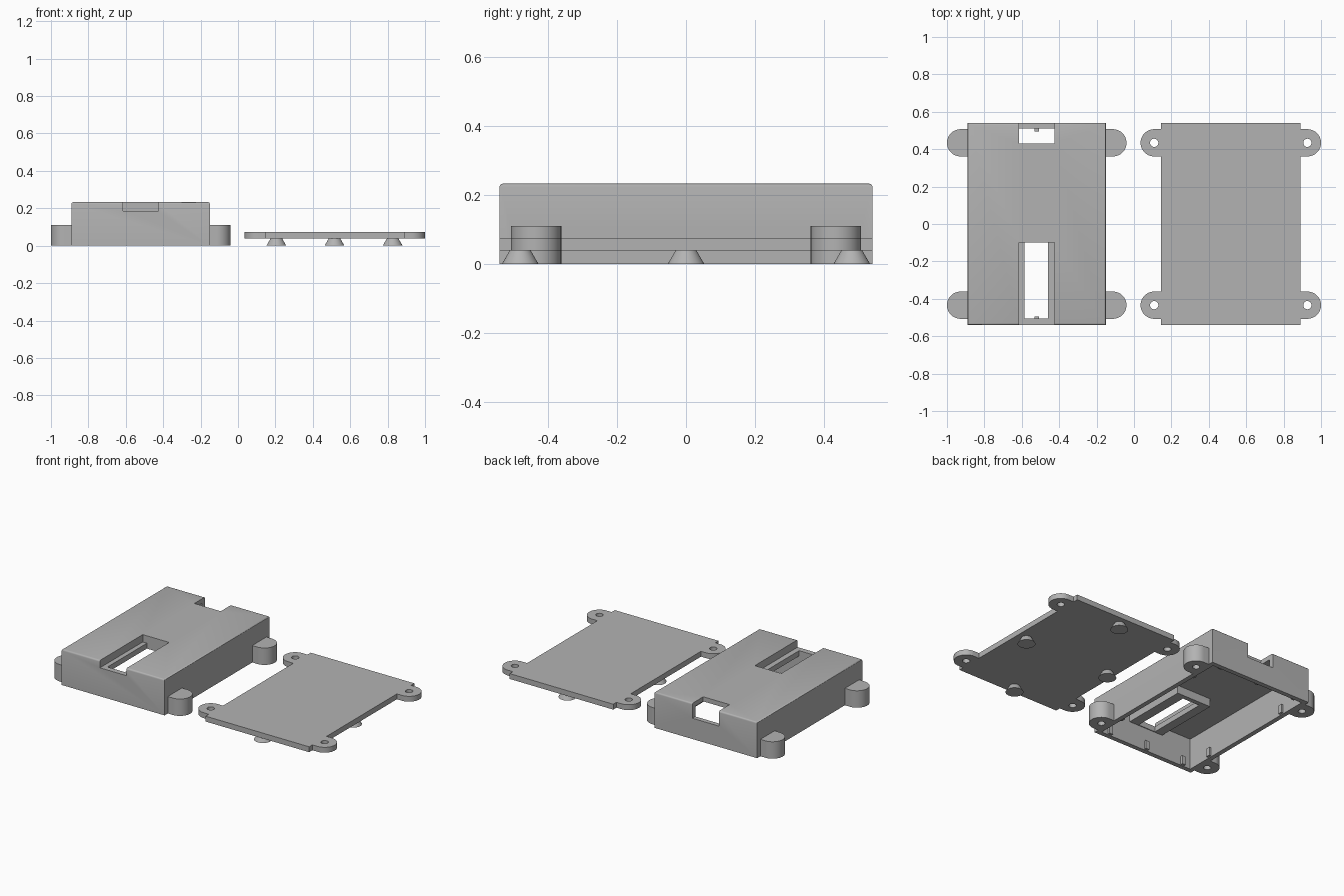
import bpy, bmesh, math

if "Cube" in bpy.data.objects:
    bpy.data.objects.remove(bpy.data.objects["Cube"])

grey = bpy.data.materials.new("plain grey")
grey.diffuse_color = (0.45, 0.45, 0.45, 1)
grey.use_nodes = True
grey.node_tree.nodes["Principled BSDF"].inputs["Base Color"].default_value = grey.diffuse_color


def add_object(name, bm):
    bmesh.ops.recalc_face_normals(bm, faces=bm.faces)
    mesh = bpy.data.meshes.new(name)
    bm.to_mesh(mesh)
    bm.free()
    mesh.materials.append(grey)
    ob = bpy.data.objects.new(name, mesh)
    bpy.context.collection.objects.link(ob)
    return ob


def box(name, x0, x1, y0, y1, z0, z1, top_bevel=0):
    bm = bmesh.new()
    bmesh.ops.create_cube(bm, size=1)
    for v in bm.verts:
        v.co.x = x1 if v.co.x > 0 else x0
        v.co.y = y1 if v.co.y > 0 else y0
        v.co.z = z1 if v.co.z > 0 else z0
    if top_bevel:
        edges = [e for e in bm.edges if all(v.co.z == e.verts[0].co.z and v.co.z > z0 for v in e.verts)]
        bmesh.ops.bevel(bm, geom=edges, offset=top_bevel, segments=3, profile=0.5, affect='EDGES')
    return add_object(name, bm)


def cone(name, x, y, z0, z1, r0, r1):
    bm = bmesh.new()
    bmesh.ops.create_cone(bm, cap_ends=True, segments=40, radius1=r0, radius2=r1, depth=z1 - z0)
    bmesh.ops.translate(bm, verts=bm.verts, vec=(x, y, (z0 + z1) / 2))
    return add_object(name, bm)


def ear(name, x, y, side, reach, z0, z1, r=0.073):
    """Tab with a rounded outer end on the given side, running inward by reach."""
    bm = bmesh.new()
    pts = [(x - side * reach, y - r)]
    for i in range(25):
        a = -math.pi / 2 + math.pi * i / 24
        pts.append((x + side * r * math.cos(a), y + r * math.sin(a)))
    pts.append((x - side * reach, y + r))
    face = bm.faces.new([bm.verts.new((px, py, z0)) for px, py in pts])
    out = bmesh.ops.extrude_face_region(bm, geom=[face])
    bmesh.ops.translate(bm, vec=(0, 0, z1 - z0),
                        verts=[g for g in out["geom"] if isinstance(g, bmesh.types.BMVert)])
    return add_object(name, bm)


def combine(target, tool, operation):
    mod = target.modifiers.new("cut", 'BOOLEAN')
    mod.object, mod.operation, mod.solver = tool, operation, 'EXACT'
    bpy.context.view_layer.objects.active = target
    bpy.ops.object.modifier_apply(modifier=mod.name)
    bpy.data.objects.remove(tool, do_unlink=True)


def smooth(ob):
    bpy.ops.object.select_all(action='DESELECT')
    ob.select_set(True)
    bpy.context.view_layer.objects.active = ob
    bpy.ops.object.shade_smooth_by_angle(angle=math.radians(30))


EAR_Y = 0.434
T = 0.03  # wall thickness

# Case shell, open underneath
case = box("case", -0.89, -0.15, -0.54, 0.54, 0, 0.233, top_bevel=0.01)
combine(case, box("cavity", -0.89 + T, -0.15 - T, -0.54 + T, 0.54 - T, -0.1, 0.203), 'DIFFERENCE')

# Tray that carries the recessed channel in the lid
combine(case, box("tray", -0.645, -0.395, -0.525, -0.07, 0.15, 0.215), 'UNION')
combine(case, box("channel", -0.615, -0.425, -0.7, -0.1, 0.185, 0.4), 'DIFFERENCE')
combine(case, box("window", -0.585, -0.46, -0.505, -0.1, 0.1, 0.4), 'DIFFERENCE')

# Connector notch at the back
combine(case, box("notch", -0.615, -0.425, 0.43, 0.7, 0.135, 0.4), 'DIFFERENCE')

# Screw ears with blind holes
for x, side in ((-0.927, -1), (-0.113, 1)):
    for y in (-EAR_Y, EAR_Y):
        combine(case, ear("ear", x, y, side, 0.05, 0, 0.11), 'UNION')
        combine(case, cone("hole", x, y, -0.05, 0.085, 0.022, 0.022), 'DIFFERENCE')
smooth(case)

# Small ribs inside the rim
for y, s in ((-0.51, 1), (0.51, -1)):
    for x in (-0.80, -0.52, -0.24):
        box("rim_rib", x - 0.013, x + 0.013, min(y - s * 0.005, y + s * 0.015),
            max(y - s * 0.005, y + s * 0.015), 0.005, 0.06)
for x, s in ((-0.86, 1), (-0.18, -1)):
    for y in (-0.33, 0.33):
        box("rim_rib", min(x - s * 0.005, x + s * 0.015), max(x - s * 0.005, x + s * 0.015),
            y - 0.013, y + 0.013, 0.005, 0.06)

# Base plate with drilled ears
plate = box("base_plate", 0.145, 0.89, -0.54, 0.54, 0.039, 0.074)
for x, side in ((0.108, -1), (0.927, 1)):
    for y in (-EAR_Y, EAR_Y):
        combine(plate, ear("ear", x, y, side, 0.08, 0.039, 0.074), 'UNION')
        combine(plate, cone("hole", x, y, -0.1, 0.2, 0.022, 0.022), 'DIFFERENCE')
smooth(plate)

# Flared feet under the plate
for x, y in ((0.205, 0), (0.827, 0), (0.516, -0.48), (0.516, 0.48)):
    smooth(cone("foot", x, y, 0, 0.04, 0.053, 0.03))
